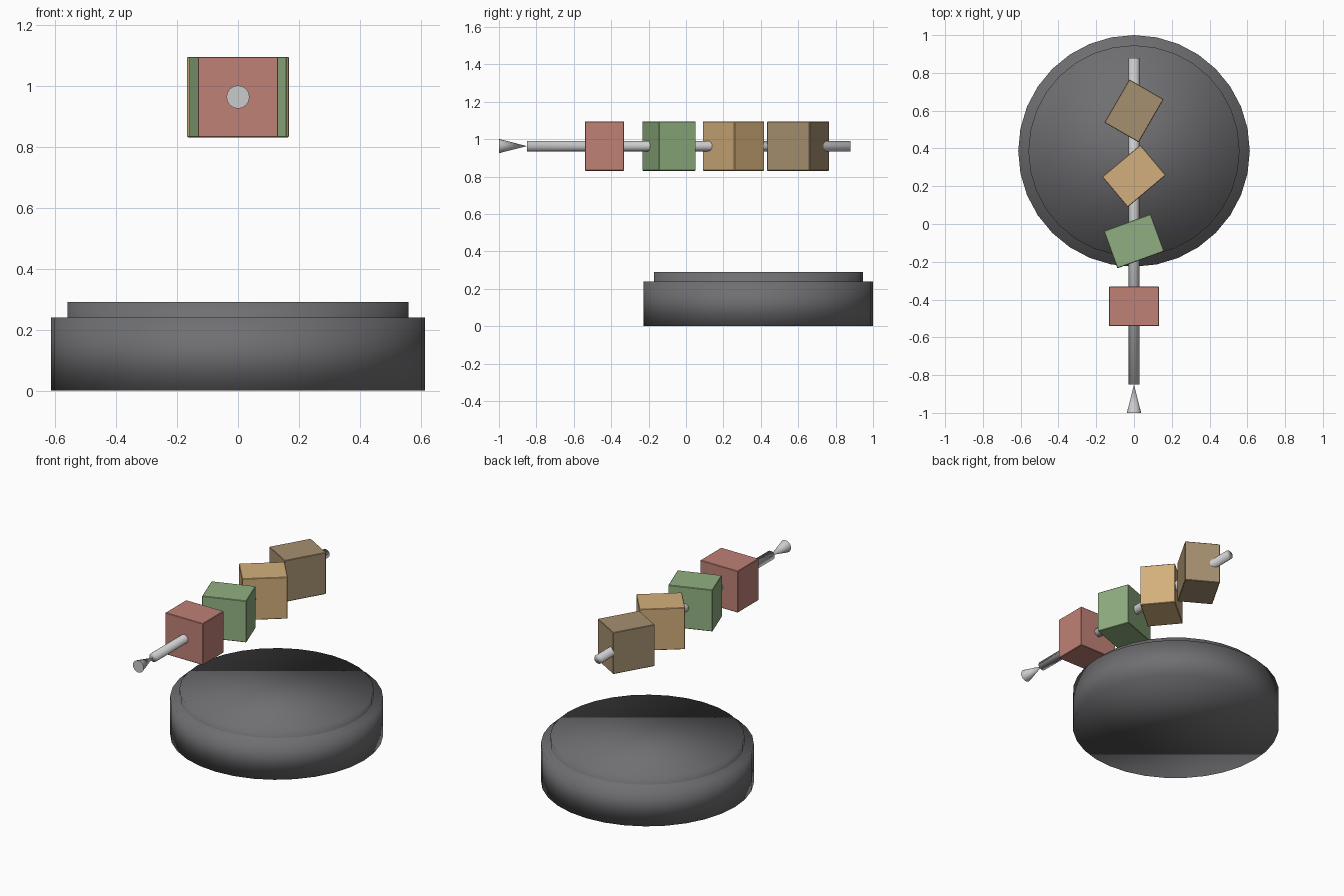
import bpy
from math import radians

if "Cube" in bpy.data.objects:
    bpy.data.objects.remove(bpy.data.objects["Cube"])


def paint(obj, name, rgb):
    mat = bpy.data.materials.get(name) or bpy.data.materials.new(name)
    mat.diffuse_color = (*rgb, 1)
    mat.use_nodes = True
    mat.node_tree.nodes["Principled BSDF"].inputs["Base Color"].default_value = mat.diffuse_color
    obj.data.materials.append(mat)


def cylinder(name, r, depth, loc, sides, rot=(0, 0, 0)):
    bpy.ops.mesh.primitive_cylinder_add(vertices=sides, radius=r, depth=depth,
                                        location=loc, rotation=rot)
    obj = bpy.context.object
    obj.name = name
    bpy.ops.object.shade_smooth()
    return obj


def chunk(name, y, turn, rgb):
    bpy.ops.mesh.primitive_cube_add(size=1, location=(0, y, 0.963),
                                    rotation=(0, 0, radians(turn)))
    obj = bpy.context.object
    obj.name = name
    obj.scale = (0.264, 0.21, 0.264)
    bpy.ops.object.transform_apply(location=False, rotation=False, scale=True)
    bevel = obj.modifiers.new("soft_edges", 'BEVEL')
    bevel.width = 0.003
    bevel.segments = 1
    paint(obj, name + "_colour", rgb)


CHARCOAL = (0.16, 0.16, 0.17)
STEEL = (0.75, 0.76, 0.78)

# Round base with a stepped top plate
paint(cylinder("base", 0.613, 0.24, (0, 0.387, 0.12), 32), "charcoal", CHARCOAL)
paint(cylinder("base_top", 0.559, 0.19, (0, 0.387, 0.195), 32), "charcoal", CHARCOAL)

# Skewer rod and flared end (tip meets the rod)
paint(cylinder("skewer_rod", 0.028, 1.73, (0, 0.015, 0.963), 16,
               (radians(90), 0, 0)), "steel", STEEL)
bpy.ops.mesh.primitive_cone_add(vertices=16, radius1=0.038, radius2=0, depth=0.15,
                                location=(0, -0.925, 0.963),
                                rotation=(radians(-90), 0, 0))
bpy.context.object.name = "skewer_end"
bpy.ops.object.shade_smooth_by_angle()
paint(bpy.context.object, "steel", STEEL)

# Food chunks, each turned 20 degrees further along the rod
chunks = [("red_chunk", (0.52, 0.22, 0.18)),
          ("green_chunk", (0.28, 0.43, 0.22)),
          ("yellow_chunk", (0.65, 0.43, 0.20)),
          ("brown_chunk", (0.38, 0.28, 0.16))]
for i, (name, rgb) in enumerate(chunks):
    chunk(name, -0.436 + 0.345 * i, 20 * i, rgb)
